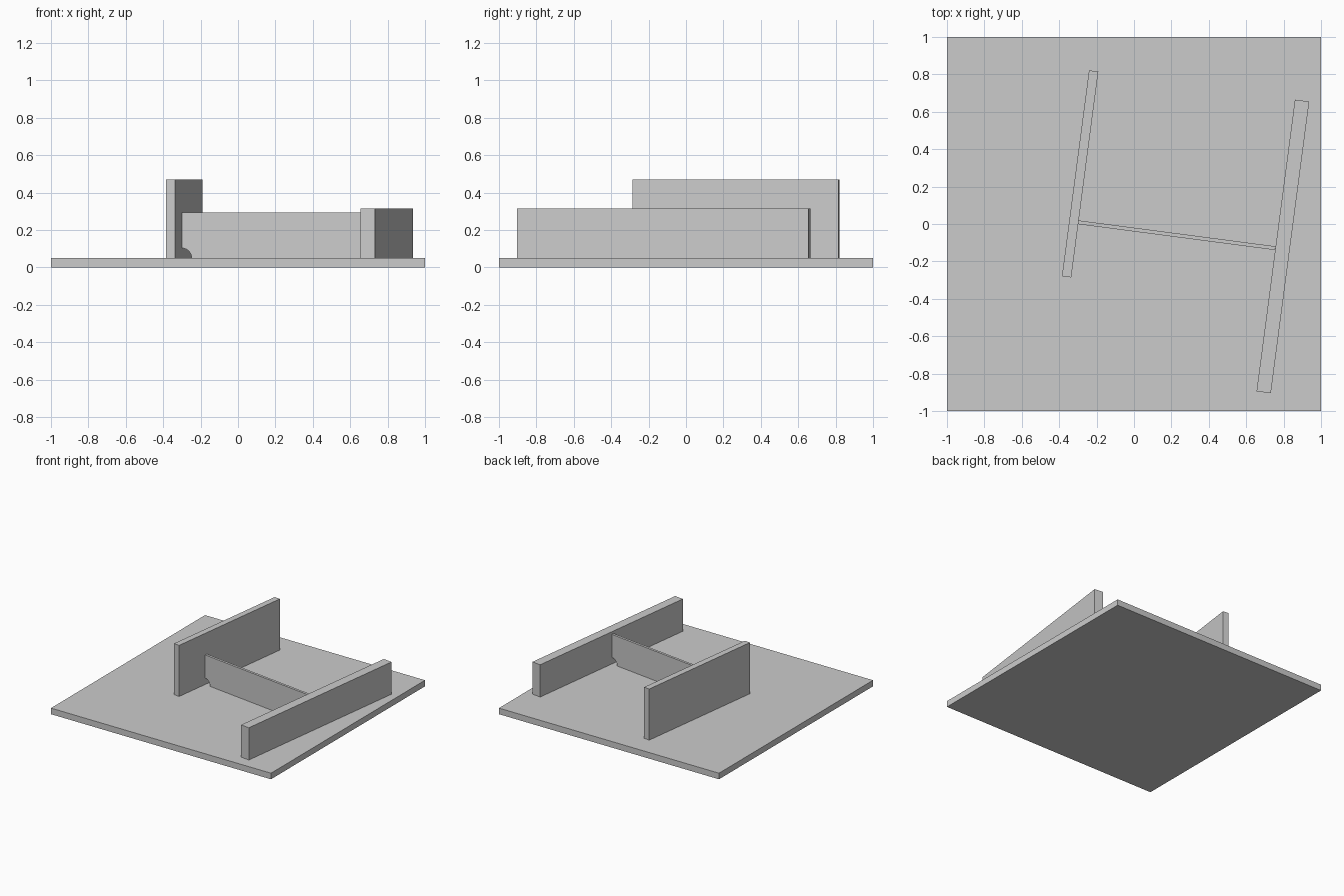
import bpy
import bmesh
from math import radians, sin, cos, pi

if "Cube" in bpy.data.objects:
    bpy.data.objects.remove(bpy.data.objects["Cube"], do_unlink=True)

BASE_TOP = 0.05
TURN = radians(-7.5)

grey = bpy.data.materials.new("plain grey")
grey.use_nodes = True
colour = (0.6, 0.6, 0.6, 1)
grey.diffuse_color = colour
grey.node_tree.nodes["Principled BSDF"].inputs["Base Color"].default_value = colour


def extruded_panel(name, outline, thickness, location, turn):
    """Upright panel: an x-z outline extruded through its thickness along y."""
    bm = bmesh.new()
    face = bm.faces.new([bm.verts.new((x, -thickness / 2, z)) for x, z in outline])
    result = bmesh.ops.extrude_face_region(bm, geom=[face])
    moved = [v for v in result["geom"] if isinstance(v, bmesh.types.BMVert)]
    bmesh.ops.translate(bm, verts=moved, vec=(0, thickness, 0))
    bmesh.ops.recalc_face_normals(bm, faces=bm.faces)
    mesh = bpy.data.meshes.new(name)
    bm.to_mesh(mesh)
    bm.free()
    mesh.materials.append(grey)
    obj = bpy.data.objects.new(name, mesh)
    obj.location = location
    obj.rotation_euler.z = turn
    bpy.context.collection.objects.link(obj)
    return obj


def rectangle(length, height):
    h = length / 2
    return [(-h, 0), (h, 0), (h, height), (-h, height)]


def notched_rectangle(length, height, radius, steps=10):
    """Rectangle with a quarter-round relief in each lower corner."""
    h = length / 2
    arc = [(h - radius * cos(a), radius * sin(a))
           for a in (i * pi / 2 / steps for i in range(steps + 1))]
    right = arc + [(h, height)]
    return right + [(-x, z) for x, z in reversed(right)]


# Square base plate
extruded_panel("base_plate", rectangle(2, BASE_TOP), 2, (0, 0, 0), 0)

# Two parallel flanges standing on the plate
along = TURN + pi / 2
extruded_panel("tall_flange", rectangle(1.11, 0.42), 0.05,
               (-0.288, 0.268, BASE_TOP), along)
extruded_panel("low_flange", rectangle(1.573, 0.265), 0.077,
               (0.796, -0.12, BASE_TOP), along)

# Thin web joining the flanges, with relieved lower corners
extruded_panel("web", notched_rectangle(1.064, 0.243, 0.053), 0.02,
               (0.228, -0.06, BASE_TOP), TURN)
